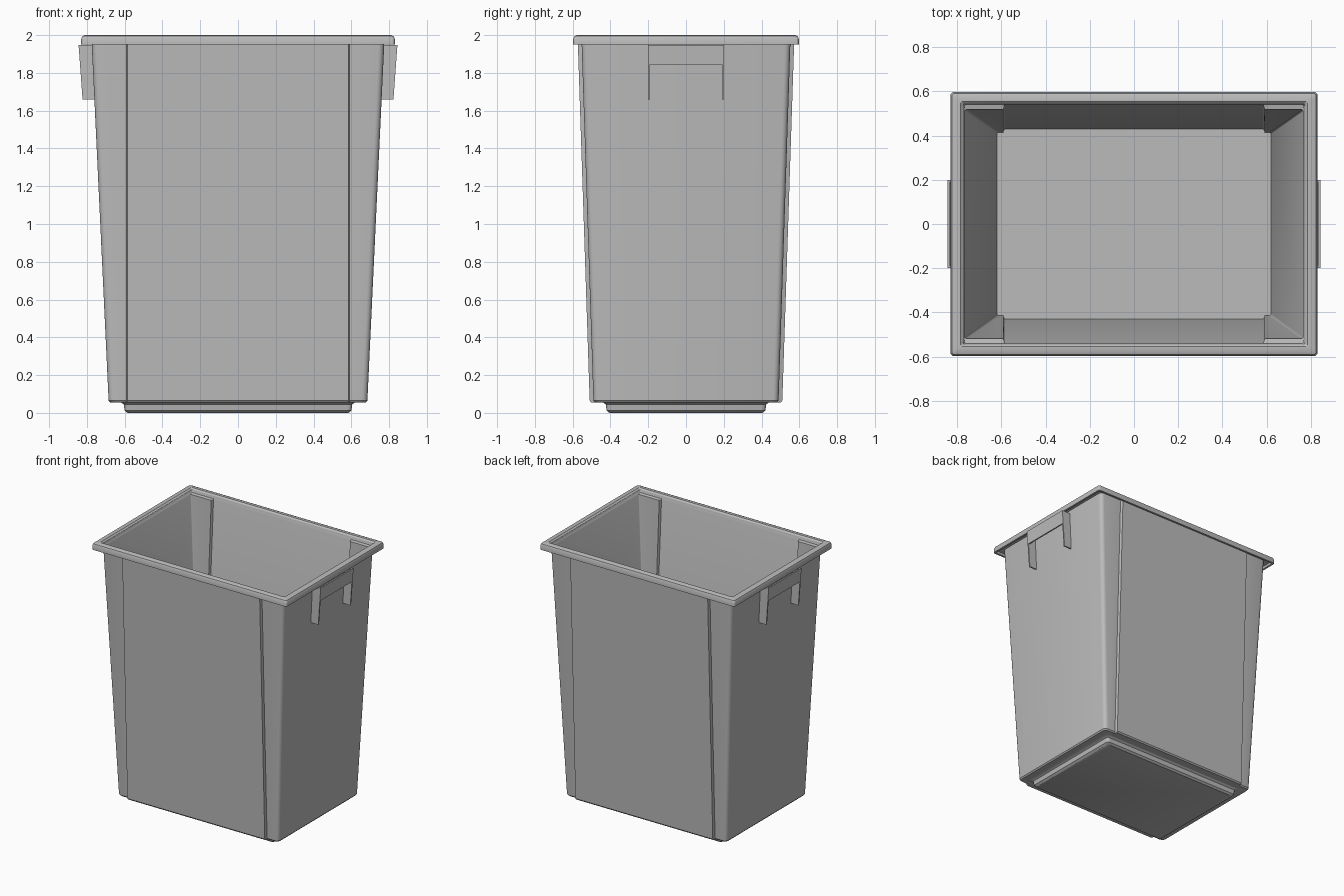
import bpy
import bmesh
from math import cos, sin, pi, radians

cube = bpy.data.objects.get("Cube")
if cube:
    bpy.data.objects.remove(cube, do_unlink=True)

grey = bpy.data.materials.new("grey_plastic")
grey.use_nodes = True
grey.diffuse_color = (0.5, 0.5, 0.5, 1)
grey.node_tree.nodes["Principled BSDF"].inputs["Base Color"].default_value = (0.5, 0.5, 0.5, 1)

PANEL_X = 0.585      # half width of the raised front and back panels
ARC = 4              # segments per rounded corner


def section(hx, hy, step, r):
    """Rounded rectangle whose front and back panels stand out by step."""
    px = min(PANEL_X, hx - r - 0.012)
    quarter = []
    for i in range(ARC + 1):
        a = pi / 2 * i / ARC
        quarter.append((hx - r + r * cos(a), hy - step - r + r * sin(a)))
    quarter += [(px + 0.006, hy - step), (px, hy)]
    half = quarter + [(-x, y) for x, y in reversed(quarter)]
    return half + [(-x, -y) for x, y in half]


def finish(bm, name, smooth=False):
    bmesh.ops.recalc_face_normals(bm, faces=bm.faces)
    mesh = bpy.data.meshes.new(name)
    bm.to_mesh(mesh)
    bm.free()
    mesh.materials.append(grey)
    obj = bpy.data.objects.new(name, mesh)
    bpy.context.collection.objects.link(obj)
    if smooth:
        bpy.ops.object.select_all(action="DESELECT")
        obj.select_set(True)
        bpy.context.view_layer.objects.active = obj
        bpy.ops.object.shade_smooth_by_angle(angle=radians(30))
    return obj


def loft(name, rings):
    bm = bmesh.new()
    loops = [[bm.verts.new((x, y, z)) for x, y in section(hx, hy, step, r)]
             for hx, hy, step, r, z in rings]
    for low, high in zip(loops, loops[1:]):
        n = len(low)
        for i in range(n):
            j = (i + 1) % n
            bm.faces.new((low[i], low[j], high[j], high[i]))
    bm.faces.new(loops[0])
    bm.faces.new(loops[-1])
    return finish(bm, name, smooth=True)


def plate(name, outline, y0, y1):
    """Extrude an x-z outline from y0 to y1."""
    bm = bmesh.new()
    face = bm.faces.new([bm.verts.new((x, y0, z)) for x, z in outline])
    new = bmesh.ops.extrude_face_region(bm, geom=[face])["geom"]
    verts = [v for v in new if isinstance(v, bmesh.types.BMVert)]
    bmesh.ops.translate(bm, verts=verts, vec=(0, y1 - y0, 0))
    return finish(bm, name)


# Bin shell: half width, half depth, panel step, corner radius, height
foot = [(0.585, 0.405, 0, 0.02, 0), (0.60, 0.42, 0, 0.02, 0.012),
        (0.605, 0.425, 0, 0.02, 0.045), (0.62, 0.44, 0, 0.02, 0.055)]
outer_wall = [(0.677, 0.502, 0.02, 0.03, 0.055), (0.685, 0.51, 0.02, 0.03, 0.065),
              (0.775, 0.573, 0.02, 0.03, 1.97)]
rim = [(0.815, 0.582, 0, 0.01, 1.97), (0.815, 0.582, 0, 0.01, 1.95),
       (0.83, 0.597, 0, 0.015, 1.95), (0.83, 0.597, 0, 0.015, 1.98),
       (0.824, 0.591, 0, 0.015, 1.994), (0.81, 0.577, 0, 0.015, 2.0),
       (0.785, 0.555, 0, 0.01, 2.0), (0.773, 0.545, 0, 0.01, 1.99),
       (0.768, 0.54, 0, 0.01, 1.97)]
inner_wall = [(0.765, 0.538, 0.02, 0.01, 1.965), (0.62, 0.43, 0.015, 0.01, 0.06)]
loft("bin_body", foot + outer_wall + rim + inner_wall)

# Handles: two thin legs and a grip plate on each side
for side, label in ((1, "left"), (-1, "right")):
    leg = [(0.758, 1.66), (0.823, 1.66), (0.844, 1.948), (0.772, 1.948)]
    grip = [(0.826, 1.845), (0.8365, 1.845), (0.844, 1.948), (0.833, 1.948)]
    leg = [(side * x, z) for x, z in leg]
    grip = [(side * x, z) for x, z in grip]
    plate(label + "_handle_front_leg", leg, -0.2, -0.19)
    plate(label + "_handle_back_leg", leg, 0.19, 0.2)
    plate(label + "_handle_grip", grip, -0.19, 0.19)
